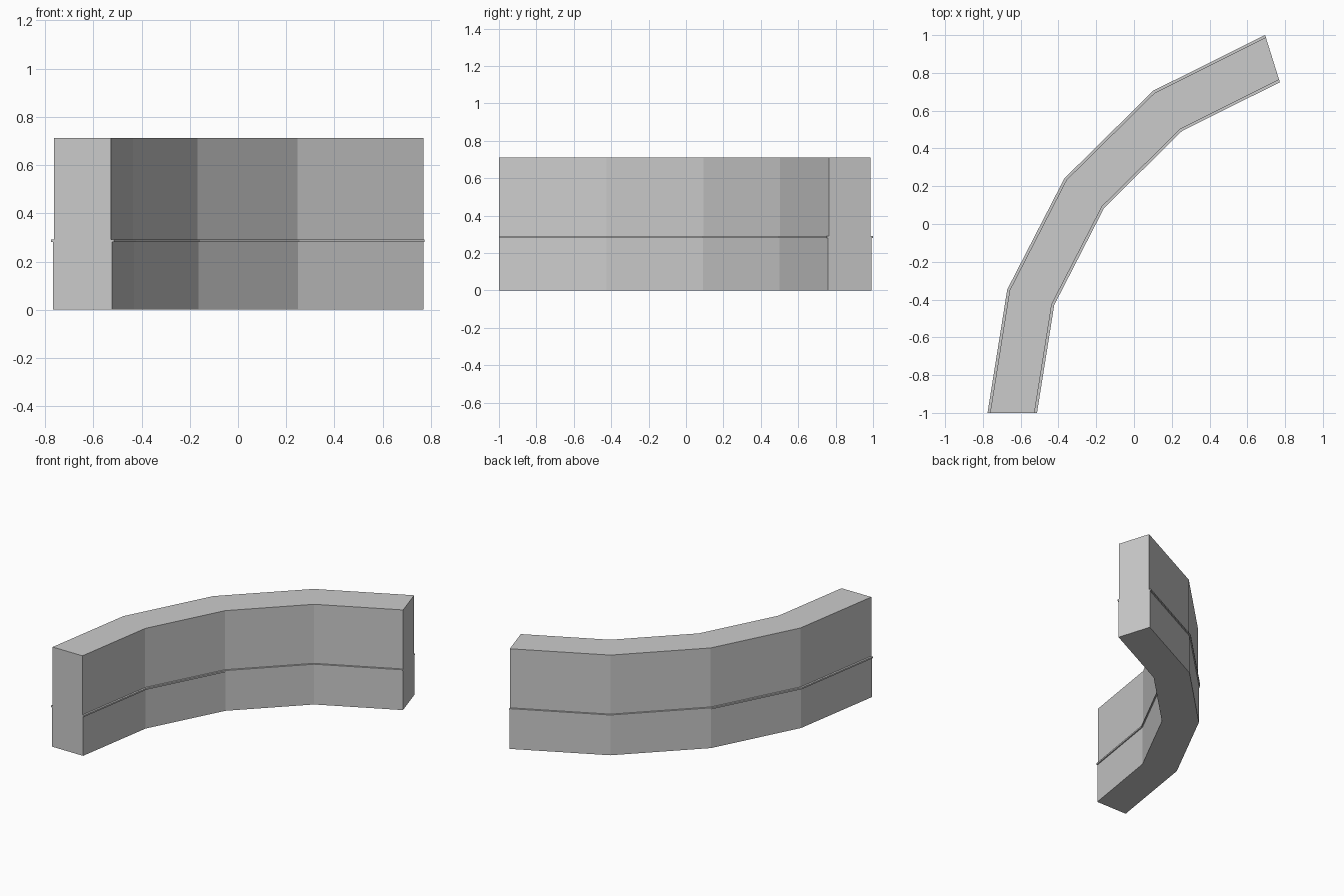
import bpy
import bmesh
from math import sin, cos, radians

cube = bpy.data.objects.get("Cube")
if cube:
    bpy.data.objects.remove(cube, do_unlink=True)

SWEEP, SEGMENTS = radians(72.6), 4
CENTRE_X, CENTRE_Y = 1.321, -1.0
HEIGHT, LEDGE_LOW, LEDGE_HIGH = 0.712, 0.28, 0.291
MID_RADIUS = 1.9655

# Half widths: lower wall, thin projecting ledge, slimmer upper wall
side = [(0.1225, 0), (0.1225, LEDGE_LOW), (0.131, LEDGE_LOW),
        (0.131, LEDGE_HIGH), (0.1175, LEDGE_HIGH), (0.1175, HEIGHT)]
profile = ([(MID_RADIUS + w, z) for w, z in side]
           + [(MID_RADIUS - w, z) for w, z in reversed(side)])

# Sweep the wall section around the arc in straight facets
bm = bmesh.new()
rings = []
for i in range(SEGMENTS + 1):
    a = SWEEP * i / SEGMENTS
    rings.append([bm.verts.new((CENTRE_X - r * cos(a), CENTRE_Y + r * sin(a), z))
                  for r, z in profile])
count = len(profile)
for ring, following in zip(rings, rings[1:]):
    for j in range(count):
        k = (j + 1) % count
        bm.faces.new((ring[j], ring[k], following[k], following[j]))

# Flat end caps
bm.faces.new(rings[0])
bm.faces.new(rings[-1])
bmesh.ops.recalc_face_normals(bm, faces=bm.faces)

mesh = bpy.data.meshes.new("curved_wall")
bm.to_mesh(mesh)
bm.free()
wall = bpy.data.objects.new("curved_wall", mesh)
bpy.context.collection.objects.link(wall)

# Plain light grey finish
grey = bpy.data.materials.new("light_grey")
grey.use_nodes = True
colour = (0.6, 0.6, 0.6, 1)
grey.diffuse_color = colour
grey.node_tree.nodes["Principled BSDF"].inputs["Base Color"].default_value = colour
mesh.materials.append(grey)
